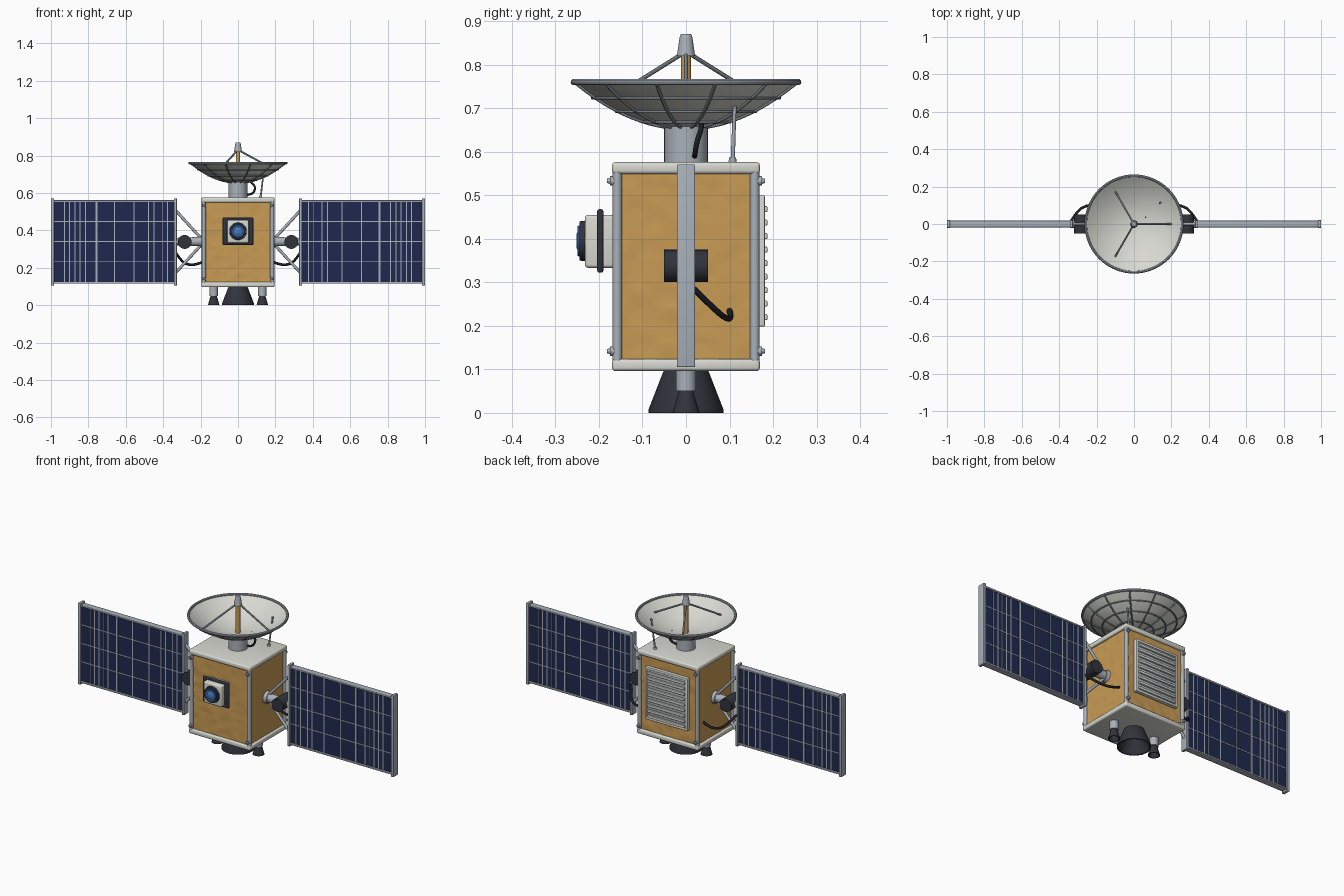
import bpy, bmesh, math
from mathutils import Vector, noise

if "Cube" in bpy.data.objects:
    bpy.data.objects.remove(bpy.data.objects["Cube"])


def mat(name, r, g, b):
    m = bpy.data.materials.new(name)
    m.diffuse_color = (r, g, b, 1)
    m.use_nodes = True
    m.node_tree.nodes["Principled BSDF"].inputs["Base Color"].default_value = m.diffuse_color
    return m


GOLD = mat("gold foil", 0.58, 0.33, 0.09)
WHITE = mat("off white", 0.69, 0.69, 0.64)
METAL = mat("pale metal", 0.40, 0.44, 0.49)
RIB = mat("grey rib", 0.20, 0.22, 0.24)
DARK = mat("charcoal", 0.030, 0.034, 0.045)
BLACK = mat("cable black", 0.012, 0.014, 0.017)
NAVY = mat("solar navy", 0.014, 0.022, 0.078)
LENS = mat("lens blue", 0.025, 0.09, 0.28)
GLINT = mat("lens centre", 0.07, 0.22, 0.52)


def finish(name, bm, m, smooth=True):
    bmesh.ops.recalc_face_normals(bm, faces=bm.faces)
    me = bpy.data.meshes.new(name)
    bm.to_mesh(me)
    bm.free()
    me.materials.append(m)
    ob = bpy.data.objects.new(name, me)
    bpy.context.collection.objects.link(ob)
    if smooth:
        bpy.ops.object.select_all(action='DESELECT')
        ob.select_set(True)
        bpy.context.view_layer.objects.active = ob
        bpy.ops.object.shade_smooth_by_angle(angle=math.radians(35))
    return ob


def add_box(bm, c, s):
    vs = bmesh.ops.create_cube(bm, size=1)["verts"]
    for v in vs:
        v.co = Vector((v.co.x * s[0] + c[0], v.co.y * s[1] + c[1], v.co.z * s[2] + c[2]))


def boxes(name, items, m, bevel=0):
    bm = bmesh.new()
    for c, s in items:
        add_box(bm, c, s)
    if bevel:
        bmesh.ops.bevel(bm, geom=bm.edges[:], offset=bevel, segments=3, profile=0.5, affect='EDGES')
    return finish(name, bm, m, bool(bevel))


def rods(name, items, m, n=16):
    """Each item: start, end, start radius, end radius."""
    bm = bmesh.new()
    for a, b, r1, r2 in items:
        a, b = Vector(a), Vector(b)
        d = b - a
        mx = d.to_track_quat('Z', 'Y').to_matrix().to_4x4()
        mx.translation = (a + b) / 2
        bmesh.ops.create_cone(bm, cap_ends=True, segments=n, radius1=r1, radius2=r2,
                              depth=d.length, matrix=mx)
    return finish(name, bm, m)


def lathe(name, prof, m, centre=(0, 0), n=48, closed=True):
    """Spin (radius, z) points about a vertical axis."""
    bm = bmesh.new()
    rings = [[bm.verts.new((centre[0] + r * math.cos(2 * math.pi * i / n),
                            centre[1] + r * math.sin(2 * math.pi * i / n), z)) for i in range(n)]
             for r, z in prof]
    pairs = list(zip(rings, rings[1:])) + ([(rings[-1], rings[0])] if closed else [])
    for p, q in pairs:
        for i in range(n):
            j = (i + 1) % n
            bm.faces.new((p[i], p[j], q[j], q[i]))
    bmesh.ops.remove_doubles(bm, verts=bm.verts, dist=1e-5)
    return finish(name, bm, m)


def tube(name, paths, radius, m, cyclic=False, spline='NURBS'):
    cu = bpy.data.curves.new(name, 'CURVE')
    cu.dimensions = '3D'
    cu.bevel_depth = radius
    cu.bevel_resolution = 2
    cu.use_fill_caps = True
    cu.resolution_u = 8
    for pts in paths:
        sp = cu.splines.new(spline)
        sp.points.add(len(pts) - 1)
        for p, co in zip(sp.points, pts):
            p.co = (*co, 1)
        sp.use_cyclic_u = cyclic
        if spline == 'NURBS':
            sp.order_u = 3
            sp.use_endpoint_u = True
    cu.materials.append(m)
    ob = bpy.data.objects.new(name, cu)
    bpy.context.collection.objects.link(ob)


SIDES = (-1, 1)
CORNERS = [(i, j) for i in SIDES for j in SIDES]

# Body: crinkled foil block between two rounded plates
bm = bmesh.new()
add_box(bm, (0, 0, 0.337), (0.364, 0.316, 0.44))
bmesh.ops.subdivide_edges(bm, edges=bm.edges[:], cuts=26, use_grid_fill=True)
bm.normal_update()
for v in bm.verts:
    v.co += v.normal * 0.0035 * noise.noise(Vector((v.co.x * 22, v.co.y * 22, v.co.z * 36)))
finish("foil_body", bm, GOLD)
boxes("end_plates", [((0, 0, 0.5625), (0.39, 0.34, 0.027)),
                     ((0, 0, 0.11), (0.39, 0.34, 0.028))], WHITE, 0.008)
rods("corner_rails", [((i * 0.183, j * 0.158, 0.12), (i * 0.183, j * 0.158, 0.555), 0.011, 0.011)
                      for i, j in CORNERS], METAL)
bolts = []
for i, j in CORNERS:
    for z in (0.142, 0.533):
        x = i * 0.181
        bolts += [((x, j * 0.16, z), (x, j * 0.175, z), 0.011, 0.011),
                  ((x, j * 0.174, z), (x, j * 0.181, z), 0.007, 0.005)]
rods("corner_bolts", bolts, METAL, 12)

# Rear radiator with louvres
boxes("radiator_panel", [((0, 0.167, 0.349), (0.27, 0.02, 0.298))], METAL, 0.003)
boxes("radiator_frame", [((i * 0.129, 0.171, 0.349), (0.014, 0.02, 0.3)) for i in SIDES] +
      [((0, 0.171, 0.349 + i * 0.144), (0.27, 0.02, 0.014)) for i in SIDES], WHITE, 0.003)
boxes("radiator_slats", [((0, 0.181, 0.22 + 0.031 * k), (0.236, 0.012, 0.014)) for k in range(9)],
      WHITE, 0.003)

# Front camera
boxes("camera_box", [((0, -0.195, 0.394), (0.115, 0.075, 0.122))], WHITE, 0.008)
boxes("camera_frame", [((i * 0.069, -0.197, 0.395), (0.026, 0.014, 0.146)) for i in SIDES] +
      [((0, -0.197, 0.395 + i * 0.063), (0.16, 0.014, 0.02)) for i in SIDES], DARK, 0.005)
rods("lens_barrel", [((0, -0.22, 0.395), (0, -0.245, 0.395), 0.048, 0.045)], DARK, 40)
rods("lens_glass", [((0, -0.24, 0.395), (0, -0.249, 0.395), 0.039, 0.034)], LENS, 40)
rods("lens_centre", [((0, -0.248, 0.395), (0, -0.252, 0.395), 0.022, 0.016)], GLINT, 32)

# Main engine and two small thrusters
lathe("main_nozzle", [(0.0, 0.1), (0.05, 0.1), (0.056, 0.085), (0.086, 0.008), (0.086, 0.0),
                      (0.079, 0.0), (0.045, 0.075), (0.0, 0.08)], DARK, closed=False)
for s, side in ((-1, "left"), (1, "right")):
    rods(side + "_thruster_mount", [((s * 0.13, 0, 0.05), (s * 0.13, 0, 0.1), 0.023, 0.023)], METAL, 24)
    lathe(side + "_thruster_nozzle", [(0.0, 0.056), (0.015, 0.056), (0.031, 0.0), (0.026, 0.0),
                                      (0.012, 0.04), (0.0, 0.042)], DARK, (s * 0.13, 0), 24, False)

# Dish bowl, rim and backing ribs
def bowl(r):
    return 0.655 + 0.103 * (r / 0.26) ** 2


RADII = [0.26 * k / 12 for k in range(13)]
lathe("dish_bowl", [(r, bowl(r)) for r in RADII] +
      [(r, bowl(r) + 0.005) for r in reversed(RADII)], WHITE, n=72, closed=False)
bm = bmesh.new()
bm.free()
lathe("dish_rim", [(0.258 + 0.007 * math.cos(a), 0.76 + 0.007 * math.sin(a))
                   for a in [k * math.pi / 5 for k in range(10)]], METAL, n=72)
ribs = []
for k in range(12):
    a = math.radians(15 + 30 * k)
    ribs.append([(r * math.cos(a), r * math.sin(a), bowl(r) - 0.002) for r in RADII[2:]])
tube("dish_ribs", ribs, 0.004, RIB, spline='POLY')
tube("dish_hoops", [[(r * math.cos(a), r * math.sin(a), bowl(r) - 0.002)
                     for a in [k * math.pi / 24 for k in range(48)]] for r in (0.1, 0.16, 0.215)],
     0.0035, RIB, cyclic=True, spline='POLY')

# Dish mount, feed mast, horn and tripod
rods("dish_mount", [((0, 0, 0.57), (0, 0, 0.658), 0.05, 0.05)], METAL, 40)
rods("feed_mast", [((0, 0, 0.655), (0, 0, 0.825), 0.012, 0.012)], GOLD, 20)
rods("feed_horn", [((0, 0, 0.82), (0, 0, 0.862), 0.021, 0.015),
                   ((0, 0, 0.862), (0, 0, 0.87), 0.015, 0.012)], METAL, 24)
tripod = []
for k in range(3):
    c, s = math.cos(k * math.tau / 3), math.sin(k * math.tau / 3)
    tripod.append(((0.2 * c, 0.2 * s, 0.722), (0.012 * c, 0.012 * s, 0.824), 0.005, 0.005))
rods("feed_tripod", tripod, METAL, 10)
tube("dish_cable", [[(0.04, 0.02, 0.59), (0.075, 0.02, 0.59), (0.095, 0.025, 0.625),
                     (0.08, 0.035, 0.65), (0.06, 0.036, 0.665)]], 0.006, BLACK)

# Whip antenna beside the dish
rods("whip_antenna", [((0.12, 0.107, 0.57), (0.14, 0.113, 0.735), 0.005, 0.004),
                      ((0.12, 0.107, 0.57), (0.121, 0.107, 0.587), 0.01, 0.008)], METAL, 12)
rods("whip_tip", [((0.14, 0.113, 0.733), (0.141, 0.113, 0.745), 0.006, 0.006)], RIB, 12)

# Solar wings with yokes, drums and cables
COLUMNS = (0.378, 0.405, 0.45, 0.478, 0.555, 0.66, 0.815, 0.845, 0.872, 0.9, 0.928)
for s, side in ((-1, "left"), (1, "right")):
    boxes(side + "_solar_cells", [((s * 0.664, 0, 0.338), (0.65, 0.022, 0.436))], NAVY)
    lines = [((s * x, 0, 0.338), (0.005, 0.027, 0.436)) for x in COLUMNS]
    lines += [((s * 0.664, 0, z), (0.65, 0.026, 0.005)) for z in (0.235, 0.34, 0.447)]
    lines.append(((s * 0.757, 0, 0.338), (0.01, 0.03, 0.44)))
    boxes(side + "_cell_lines", lines, METAL)
    boxes(side + "_panel_frame",
          [((s * x, 0, 0.338), (0.016, 0.042, 0.466)) for x in (0.335, 0.992)] +
          [((s * 0.664, 0, z), (0.65, 0.036, 0.01)) for z in (0.12, 0.556)], METAL, 0.003)
    rods(side + "_boom", [((s * 0.175, 0, 0.34), (s * 0.2, 0, 0.34), 0.036, 0.03),
                          ((s * 0.195, 0, 0.34), (s * 0.33, 0, 0.34), 0.025, 0.02)], METAL, 24)
    rods(side + "_drive_drum", [((s * 0.285, -0.051, 0.338), (s * 0.285, 0.051, 0.338),
                                 0.037, 0.037)], DARK, 32)
    rods(side + "_yoke_struts", [((s * 0.19, 0, 0.34 + t * 0.01), (s * 0.332, 0, 0.34 + t * 0.165),
                                  0.008, 0.008) for t in SIDES], METAL, 12)
    tube(side + "_wing_cable", [[(s * 0.178, 0.1, 0.235), (s * 0.2, 0.103, 0.225),
                                 (s * 0.25, 0.1, 0.213), (s * 0.3, 0.075, 0.228),
                                 (s * 0.335, 0.018, 0.285)]], 0.007, BLACK)
